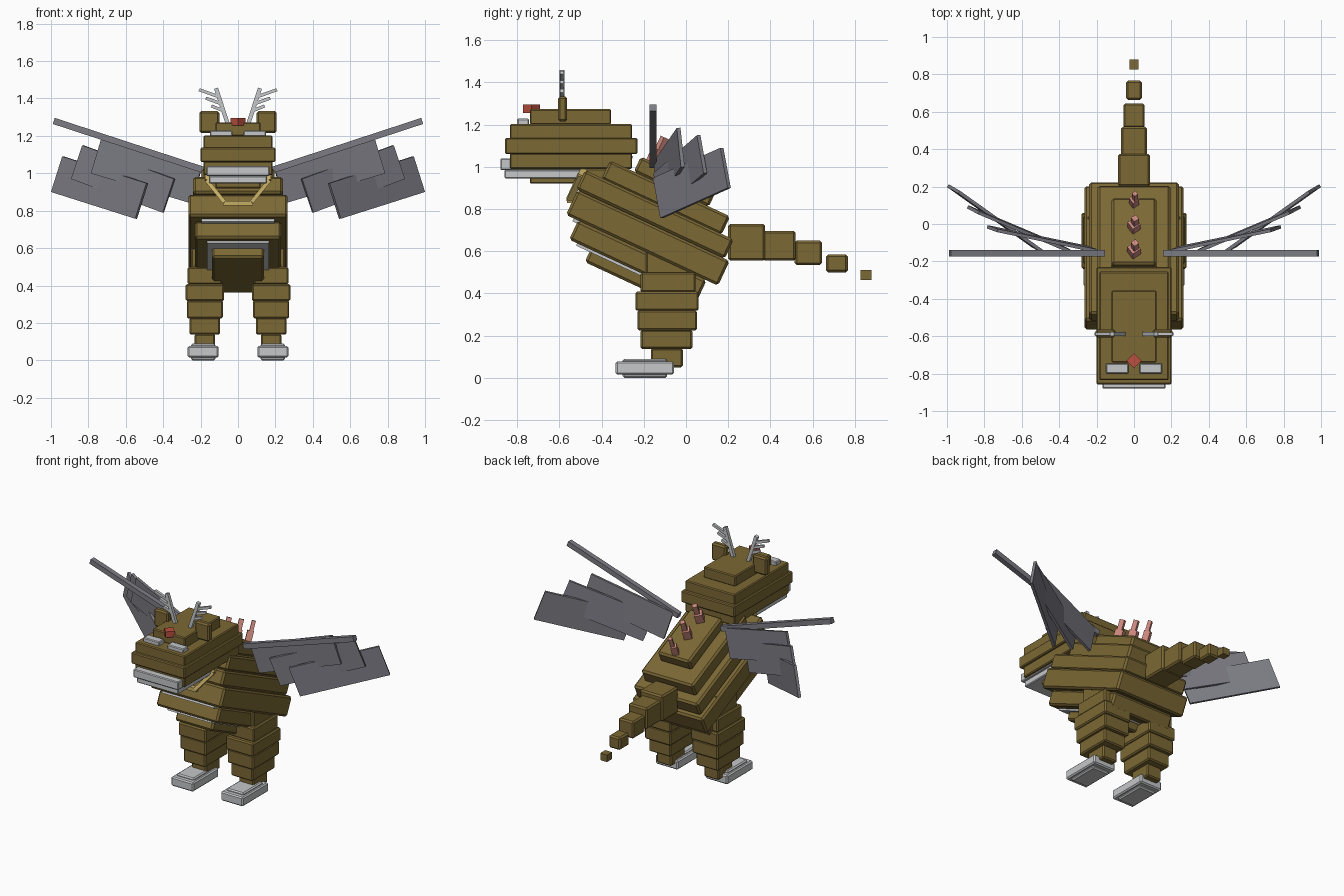
import bpy, math
from mathutils import Vector, Matrix

old = bpy.data.objects.get("Cube")
if old:
    bpy.data.objects.remove(old, do_unlink=True)


def material(name, rgb):
    m = bpy.data.materials.new(name)
    m.use_nodes = True
    col = (*rgb, 1)
    m.diffuse_color = col
    m.node_tree.nodes["Principled BSDF"].inputs["Base Color"].default_value = col
    return m


BROWN = material("olive brown", (.2, .138, .035))
GREY = material("slate grey", (.2, .2, .23))
LIGHT = material("pale grey", (.56, .57, .58))
RED = material("red", (.5, .08, .05))
PINK = material("pink", (.62, .25, .21))
GOLD = material("pale gold", (.56, .42, .13))


def block(name, center, axes, mat, bevel=0.0):
    """Box from a centre and three half-axis vectors."""
    a, b, c = (Vector(v) for v in axes)
    if a.cross(b).dot(c) < 0:
        c = -c
    center = Vector(center)
    signs = [(x, y, z) for x in (-1, 1) for y in (-1, 1) for z in (-1, 1)]
    verts = [center + a * x + b * y + c * z for x, y, z in signs]
    faces = [(0, 1, 3, 2), (4, 6, 7, 5), (0, 4, 5, 1),
             (2, 3, 7, 6), (0, 2, 6, 4), (1, 5, 7, 3)]
    mesh = bpy.data.meshes.new(name)
    mesh.from_pydata(verts, [], faces)
    mesh.materials.append(mat)
    ob = bpy.data.objects.new(name, mesh)
    bpy.context.collection.objects.link(ob)
    if bevel:
        mod = ob.modifiers.new("Bevel", "BEVEL")
        mod.width = bevel
        mod.segments = 1
    return ob


def box(name, xs, ys, zs, mat, bevel=0.0):
    """Upright box from its x, y and z ranges."""
    mid = [(r[0] + r[1]) / 2 for r in (xs, ys, zs)]
    h = [(r[1] - r[0]) / 2 for r in (xs, ys, zs)]
    return block(name, mid, ((h[0], 0, 0), (0, h[1], 0), (0, 0, h[2])), mat, bevel)


def bar(name, p, q, w, mat, depth=None):
    """Square bar between two points in a plane facing the front."""
    p, q = Vector(p), Vector(q)
    d = (q - p) / 2
    side = d.cross(Vector((0, 1, 0))).normalized()
    front = side.cross(d).normalized()
    return block(name, (p + q) / 2, (d, side * w / 2, front * (depth or w) / 2), mat)


# Body: stacked slabs leaning back
TILT = math.radians(25)
ALONG = Vector((0, math.cos(TILT), -math.sin(TILT)))
UP = Vector((0, math.sin(TILT), math.cos(TILT)))
ORIGIN = Vector((0, -.17, .752))


def body_point(x, s, t):
    return ORIGIN + Vector((x, 0, 0)) + ALONG * s + UP * t


def slab(name, hw, s, t, mat, bevel=0.0):
    return block(name, body_point(0, sum(s) / 2, sum(t) / 2),
                 ((hw, 0, 0), ALONG * (s[1] - s[0]) / 2, UP * (t[1] - t[0]) / 2), mat, bevel)


for name, hw, s, t in (
        ("back_ridge", .12, (-.165, .227), (.17, .25)),
        ("upper_back", .195, (-.29, .338), (.075, .172)),
        ("shoulders", .24, (-.378, .4), (-.02, .08)),
        ("torso", .265, (-.37, .425), (-.15, -.02)),
        ("lower_torso", .23, (-.307, .365), (-.25, -.15)),
        ("belly", .14, (-.195, .255), (-.315, -.25))):
    slab(name, hw, s, t, BROWN, .012)
slab("chest_plate", .195, (-.33, .3), (-.165, -.143), LIGHT)
slab("belly_plate", .165, (-.265, .25), (-.262, -.24), LIGHT)

# Collar on the chest front
collar_low, collar_high = -.08, .05
for side in (-1, 1):
    p = body_point(side * .07, -.385, collar_low)
    q = body_point(side * .165, -.385, collar_high)
    r = body_point(side * .165, -.385, .085)
    bar("collar_side", p, q, .022, GOLD, .03)
    bar("collar_top", q, r, .022, GOLD, .03)
bar("collar_front", body_point(-.08, -.38, collar_low),
    body_point(.08, -.38, collar_low), .025, GOLD, .03)

# Back spikes: thick base with a thinner tip
for s, t, size in ((-.235, .17, .026), (-.1, .25, .026), (.045, .25, .025), (.19, .25, .02)):
    turn = Matrix.Rotation(math.radians(35), 3, UP)
    u, v = turn @ Vector((1, 0, 0)), turn @ ALONG
    block("spike_base", body_point(0, s, t + .03), (u * size, v * size, UP * .035), PINK)
    block("spike_tip", body_point(.005, s, t + .09), (u * size * .6, v * size * .6, UP * .04), PINK)

# Head: layered blocks
for name, hw, ys, zs in (
        ("chin", .12, (-.74, -.36), (.92, .99)),
        ("lower_head", .185, (-.835, -.255), (.99, 1.065)),
        ("middle_head", .2, (-.857, -.23), (1.06, 1.137)),
        ("upper_head", .185, (-.835, -.255), (1.13, 1.202)),
        ("head_cap", .12, (-.74, -.355), (1.2, 1.273))):
    box(name, (-hw, hw), ys, zs, BROWN, .006)
box("upper_teeth", (-.168, .168), (-.88, -.5), (.985, 1.04), LIGHT, .005)
box("lower_teeth", (-.155, .155), (-.86, -.48), (.945, .986), LIGHT, .005)
block("forehead_gem", (0, -.732, 1.275), ((.02, .02, 0), (-.02, .02, 0), (0, 0, .02)), RED)

# Tail: shrinking blocks
for hw, ys, zs in ((.085, (.2, .375), (.555, .73)),
                   (.07, (.365, .52), (.555, .697)),
                   (.057, (.515, .645), (.535, .65)),
                   (.042, (.664, .767), (.5, .585)),
                   (.025, (.827, .88), (.463, .51))):
    box("tail_block", (-hw, hw), ys, zs, BROWN, .01 if hw > .03 else 0)

# Mirrored parts
LEG = .177
for m, word in ((1, "left"), (-1, "right")):
    # Leg
    for part, hw, ys, zs in (
            ("hip", .075, (-.19, .04), (.49, .64)),
            ("thigh", .092, (-.215, .045), (.405, .5)),
            ("knee", .103, (-.24, .06), (.318, .408)),
            ("calf", .097, (-.23, .052), (.225, .32)),
            ("shin", .082, (-.215, .03), (.137, .228)),
            ("ankle", .055, (-.167, -.015), (.05, .14))):
        box(f"{word}_{part}", (m * LEG - hw, m * LEG + hw), ys, zs, BROWN, .008)
    c = m * .186
    box(f"{word}_foot", (c - .083, c + .083), (-.333, -.057), (.015, .077), LIGHT, .008)
    box(f"{word}_foot_core", (c - .065, c + .065), (-.3, -.09), (0, .09), LIGHT, .008)
    # Eye and ear
    box(f"{word}_eye", (m * .09 - .06, m * .09 + .06), (-.8, -.745), (1.19, 1.228), LIGHT, .005)
    box(f"{word}_ear", (m * .153 - .053, m * .153 + .053), (-.607, -.563), (1.215, 1.333), BROWN, .01)
    # Antler
    for a, b, w in (((.05, 1.25), (.118, 1.455), .022),
                    ((.105, 1.41), (.208, 1.447), .017),
                    ((.09, 1.372), (.172, 1.402), .017),
                    ((.08, 1.335), (.142, 1.36), .017)):
        bar(f"{word}_antler", (m * a[0], -.588, a[1]), (m * b[0], -.588, b[1]), w, LIGHT)
    # Wing: one spar and three overlapping panels
    bar(f"{word}_wing_spar", (m * .16, -.157, 1.01), (m * .985, -.157, 1.28), .034, GREY)
    for tl, bl, br in (((.935, .17, 1.09), (.995, .205, .9), (.545, -.115, .757)),
                       ((.83, .06, 1.15), (.89, .092, .97), (.4, -.115, .79)),
                       ((.73, -.035, 1.185), (.785, -.015, 1.0), (.25, -.125, .84))):
        tl, bl, br = (Vector((m * p[0], p[1], p[2])) for p in (tl, bl, br))
        a, b = (br - bl) / 2, (tl - bl) / 2
        block(f"{word}_wing_panel", (tl + br) / 2, (a, b, a.cross(b).normalized() * .009), GREY)
